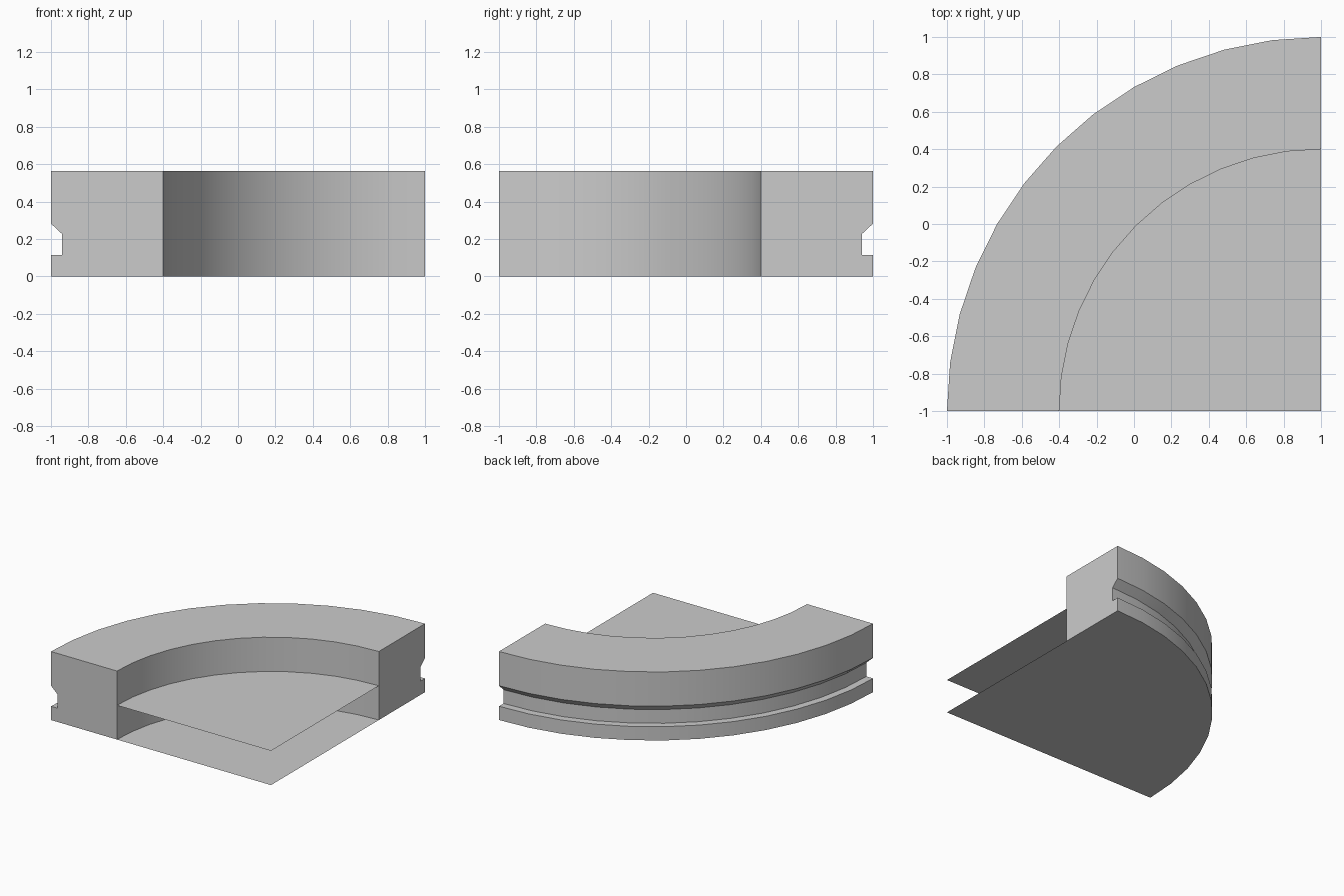
import bpy, bmesh
from math import sin, cos, radians

if "Cube" in bpy.data.objects:
    bpy.data.objects.remove(bpy.data.objects["Cube"])

CX, CY = 1.0, -1.0      # corner that the quarter turn pivots on
SEGS = 12
R_IN, R_OUT, HEIGHT = 1.4, 2.0, 0.563


def polar(r, i, z):
    a = radians(90 * i / SEGS)
    return (CX - r * cos(a), CY + r * sin(a), z)


def finish(bm, name):
    mesh = bpy.data.meshes.new(name)
    bm.to_mesh(mesh)
    bm.free()
    obj = bpy.data.objects.new(name, mesh)
    bpy.context.collection.objects.link(obj)
    return obj


def sector(name, radius, z):
    # flat quarter disc facing up
    bm = bmesh.new()
    verts = [bm.verts.new((CX, CY, z))]
    verts += [bm.verts.new(polar(radius, i, z)) for i in range(SEGS + 1)]
    face = bm.faces.new(verts)
    face.normal_update()
    if face.normal.z < 0:
        face.normal_flip()
    return finish(bm, name)


# curved wall: grooved profile swept a quarter turn, resting on the floor sheet
profile = [(R_OUT, 0), (R_OUT, 0.113), (1.94, 0.113), (1.94, 0.226),
           (R_OUT, 0.282), (R_OUT, HEIGHT), (R_IN, HEIGHT), (R_IN, 0)]
bm = bmesh.new()
rings = [[bm.verts.new(polar(r, i, z)) for r, z in profile] for i in range(SEGS + 1)]
for a, b in zip(rings, rings[1:]):
    for k in range(len(profile) - 1):
        bm.faces.new((a[k], b[k], b[k + 1], a[k + 1]))
# end faces
bm.faces.new(rings[0])
bm.faces.new(rings[-1][::-1])
bmesh.ops.recalc_face_normals(bm, faces=bm.faces)
# the top must face up
bm.normal_update()
top = max(bm.faces, key=lambda f: f.calc_center_median().z)
if top.normal.z < 0:
    bmesh.ops.reverse_faces(bm, faces=bm.faces)
wall = finish(bm, "curved_wall")
bpy.context.view_layer.objects.active = wall
wall.select_set(True)
bpy.ops.object.shade_smooth_by_angle(angle=radians(30))

# thin sheets: full floor, and a shelf at half height inside the curve
sector("floor_sheet", R_OUT, 0)
sector("inner_shelf", R_IN, HEIGHT / 2)
